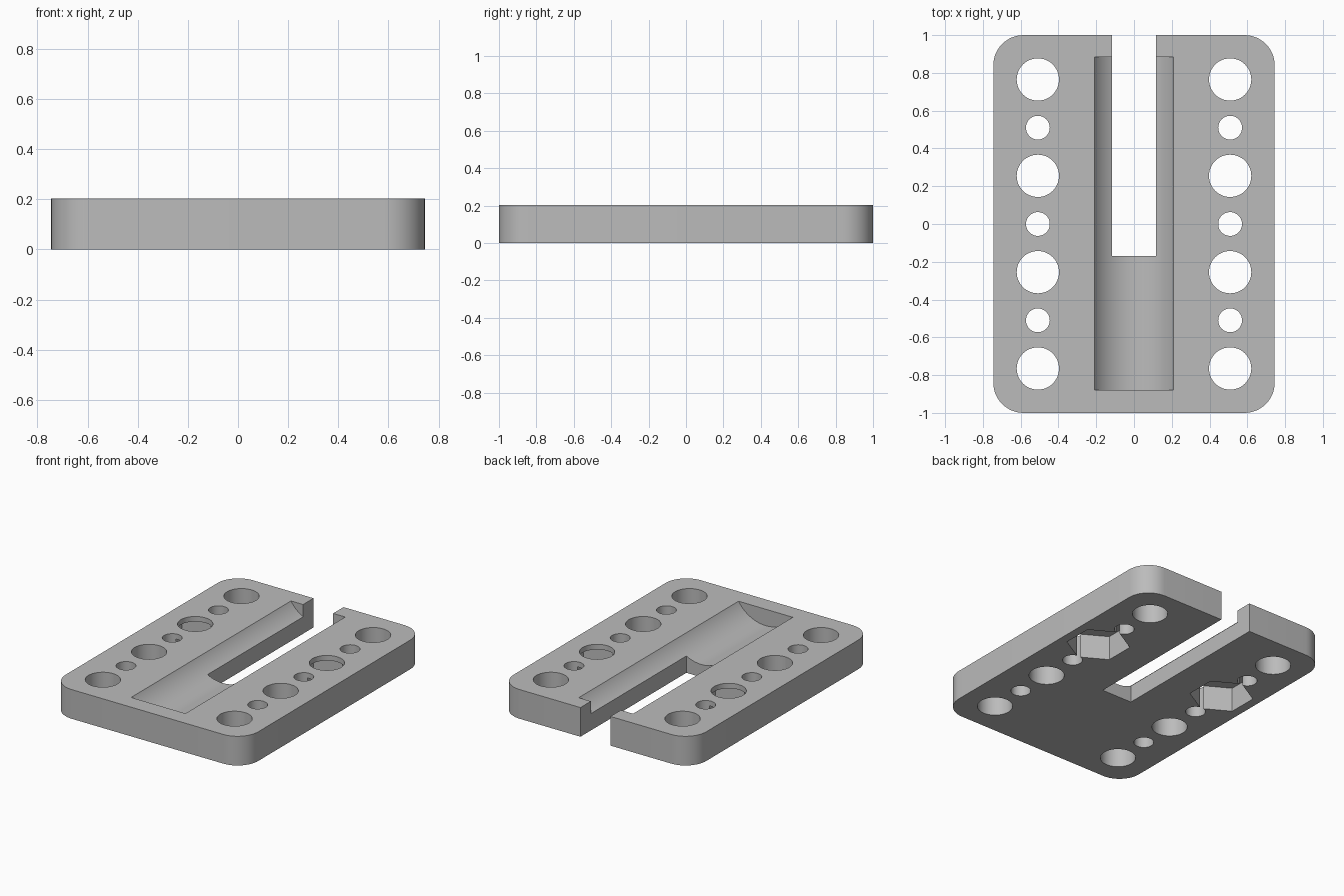
import bpy, bmesh
from math import cos, sin, pi, radians, sqrt

default = bpy.data.objects.get("Cube")
if default:
    bpy.data.objects.remove(default, do_unlink=True)

W, L, T = 0.745, 1.0, 0.204      # half width, half length, thickness
CORNER = 0.16
HOLE_X, PITCH = 0.509, 0.51

grey = bpy.data.materials.new("grey plastic")
grey.use_nodes = True
grey.diffuse_color = (0.5, 0.5, 0.5, 1)
grey.node_tree.nodes["Principled BSDF"].inputs["Base Color"].default_value = (0.5, 0.5, 0.5, 1)


def prism(name, outline, depth):
    """Extrude a closed outline of 3D points along the vector depth."""
    bm = bmesh.new()
    face = bm.faces.new([bm.verts.new(p) for p in outline])
    ext = bmesh.ops.extrude_face_region(bm, geom=[face])
    bmesh.ops.translate(bm, vec=depth, verts=[v for v in ext["geom"] if isinstance(v, bmesh.types.BMVert)])
    bmesh.ops.recalc_face_normals(bm, faces=bm.faces)
    mesh = bpy.data.meshes.new(name)
    bm.to_mesh(mesh)
    bm.free()
    mesh.materials.append(grey)
    obj = bpy.data.objects.new(name, mesh)
    bpy.context.collection.objects.link(obj)
    return obj


def ring(x, y, z, r, n, start=0.0):
    return [(x + r * cos(start + 2 * pi * i / n), y + r * sin(start + 2 * pi * i / n), z) for i in range(n)]


def cut(target, cutter):
    cutter.hide_render = True
    mod = target.modifiers.new("cut", "BOOLEAN")
    mod.operation = "DIFFERENCE"
    mod.solver = "EXACT"
    mod.object = cutter
    bpy.context.view_layer.objects.active = target
    bpy.ops.object.modifier_apply(modifier=mod.name)
    bpy.data.objects.remove(cutter, do_unlink=True)


# Plate with rounded corners
outline = []
for k, (sx, sy) in enumerate([(1, 1), (-1, 1), (-1, -1), (1, -1)]):
    for i in range(13):
        a = (k + i / 12) * pi / 2
        outline.append((sx * (W - CORNER) + CORNER * cos(a), sy * (L - CORNER) + CORNER * sin(a), 0))
plate = prism("mounting_plate", outline, (0, 0, T))

# Shallow round-bottomed trough along the middle
half, deep = 0.21, 0.115
radius = (half ** 2 + deep ** 2) / (2 * deep)
centre_z = T + radius - deep
cut(plate, prism("trough_cutter",
                 [(x, -0.88, z) for x, _, z in
                  [(radius * sin(a), 0, centre_z + radius * cos(a))
                   for a in [2 * pi * i / 96 for i in range(96)]]],
                 (0, 1.765, 0)))

# Open slot running out of the back edge
cut(plate, prism("slot_cutter",
                 [(-0.116, -0.17, -1), (0.116, -0.17, -1), (0.116, 1.5, -1), (-0.116, 1.5, -1)],
                 (0, 0, 2)))

for side in (-1, 1):
    x = side * HOLE_X
    # Large and small through holes, alternating
    for i in range(7):
        y = (i - 3) * PITCH / 2
        r = 0.112 if i % 2 == 0 else 0.063
        cut(plate, prism("hole_cutter", ring(x, y, -1, r, 48), (0, 0, 2)))
    # Hexagonal nut pocket from below
    cut(plate, prism("nut_pocket_cutter", ring(x, PITCH / 2, -0.5, 0.202, 6, pi / 2), (0, 0, 0.668)))

bpy.ops.object.select_all(action="DESELECT")
plate.select_set(True)
bpy.context.view_layer.objects.active = plate
bpy.ops.object.shade_smooth_by_angle(angle=radians(30))
